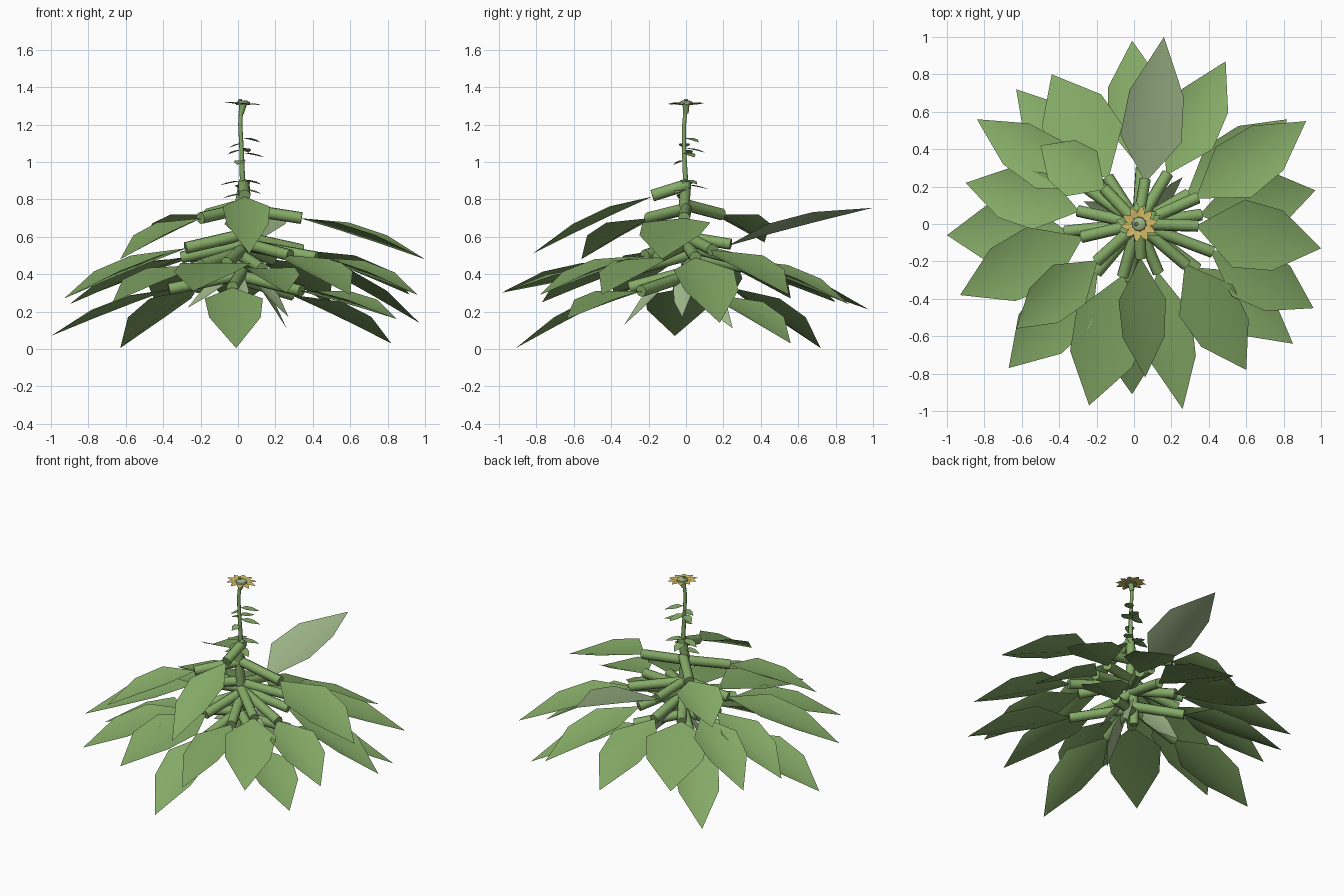
import bpy, bmesh, math
from mathutils import Vector, Matrix


def material(name, rgb):
    m = bpy.data.materials.new(name)
    m.diffuse_color = (*rgb, 1)
    return m


GREEN = material("leaf green", (0.235, 0.405, 0.135))
SAGE = material("pale sage", (0.34, 0.47, 0.25))
YELLOW = material("petal yellow", (0.66, 0.50, 0.13))
UP = Vector((0, 0, 1))


def finish(bm, name, mat):
    me = bpy.data.meshes.new(name)
    bm.to_mesh(me)
    bm.free()
    me.materials.append(mat)
    ob = bpy.data.objects.new(name, me)
    bpy.context.collection.objects.link(ob)
    for p in me.polygons:
        p.use_smooth = True
    me.set_sharp_from_angle(angle=math.radians(45))
    return ob


def tube(name, points, radii, sides=10, mat=GREEN):
    """Round rod through the points, capped at both ends."""
    pts = [Vector(p) for p in points]
    bm = bmesh.new()
    rings = []
    for i, p in enumerate(pts):
        d = (pts[min(i + 1, len(pts) - 1)] - pts[max(i - 1, 0)]).normalized()
        a = d.orthogonal().normalized() if abs(d.z) < 0.8 else Vector((d.z, 0, -d.x)).normalized()
        b = d.cross(a)
        rings.append([bm.verts.new(p + radii[i] * (a * math.cos(t) + b * math.sin(t)))
                      for t in (2 * math.pi * k / sides for k in range(sides))])
    for r, s in zip(rings, rings[1:]):
        for k in range(sides):
            n = (k + 1) % sides
            bm.faces.new((r[k], r[n], s[n], s[k]))
    bm.faces.new(rings[0][::-1])
    bm.faces.new(rings[-1])
    return finish(bm, name, mat)


def blade(name, base, tip, half, lift=0.045, roll=0, mat=GREEN):
    """Pointed six-sided leaf: nearly straight midrib, side edges cupped upward."""
    base, tip = Vector(base), Vector(tip)
    d = tip - base
    side = Matrix.Rotation(math.radians(roll), 3, d.normalized()) @ d.cross(UP).normalized()
    n = side.cross(d).normalized()
    bm = bmesh.new()
    b, t = bm.verts.new(base), bm.verts.new(tip)
    rows = []
    for f, w in ((0.32, 0.97), (0.63, 0.86)):
        c = base + d * f + n * lift * 0.1
        rows.append([bm.verts.new(c + side * half * w * s + n * lift * abs(s))
                     for s in (-1, 0, 1)])
    p, q = rows
    for i in (0, 1):
        bm.faces.new((b, p[i + 1], p[i]))
        bm.faces.new((p[i], p[i + 1], q[i + 1], q[i]))
        bm.faces.new((q[i], q[i + 1], t))
    bmesh.ops.recalc_face_normals(bm, faces=bm.faces[:])
    bm.faces.ensure_lookup_table()
    if bm.faces[0].normal.dot(n) < 0:
        bmesh.ops.reverse_faces(bm, faces=bm.faces[:])
    return finish(bm, name, mat)


# Each leaf: tip x, y, z, base x, y, z, half width
LOWER = [(-1.0, -0.06, 0.07, -0.37, -0.04, 0.32, 0.18), (-0.01, -0.91, 0.005, -0.03, -0.30, 0.33, 0.16),
         (-0.63, 0.72, 0.005, -0.22, 0.24, 0.33, 0.15), (0.82, 0.56, 0.03, 0.29, 0.16, 0.29, 0.15),
         (0.85, -0.64, 0.16, 0.34, -0.24, 0.31, 0.15)]
MIDDLE = [(-0.01, 0.98, 0.21, 0.04, 0.30, 0.44, 0.17), (0.49, 0.87, 0.24, 0.18, 0.27, 0.48, 0.16),
          (0.97, 0.18, 0.14, 0.36, 0.05, 0.49, 0.17), (-0.44, 0.80, 0.25, -0.14, 0.25, 0.45, 0.21),
          (0.92, 0.55, 0.29, 0.34, 0.14, 0.53, 0.17), (0.96, -0.45, 0.29, 0.42, -0.15, 0.49, 0.16),
          (0.26, -0.99, 0.30, 0.13, -0.26, 0.43, 0.14), (-0.24, -0.97, 0.31, -0.06, -0.28, 0.46, 0.20),
          (-0.93, -0.38, 0.27, -0.28, -0.07, 0.54, 0.18), (-0.90, 0.22, 0.24, -0.30, 0.07, 0.49, 0.16),
          (-0.84, 0.56, 0.27, -0.25, 0.19, 0.49, 0.15), (-0.67, -0.77, 0.25, -0.20, -0.26, 0.45, 0.18),
          (0.60, -0.78, 0.29, 0.28, -0.22, 0.50, 0.17)]
UPPER = [(1.0, -0.13, 0.48, 0.34, -0.01, 0.70, 0.19), (-0.63, -0.56, 0.48, -0.20, -0.20, 0.70, 0.14),
         (-0.50, 0.42, 0.57, -0.16, 0.19, 0.72, 0.15)]

# Thick leaf stalks with the large leaves, in three tiers
for tier, rows, drop in (("lower", LOWER, 0.08), ("middle", MIDDLE, 0.07), ("upper", UPPER, 0.05)):
    for i, (x, y, zt, bx, by, zb, w) in enumerate(rows):
        tube(f"{tier}_stalk_{i}", [(0.02, 0, zb + drop), (bx, by, zb)], [0.032, 0.032])
        blade(f"{tier}_leaf_{i}", (bx * 0.97, by * 0.97, zb), (x, y, zt), w)

# Topmost front leaf
tube("top_stalk", [(0.03, 0.01, 0.88), (0.035, -0.18, 0.82)], [0.032, 0.032])
blade("top_leaf", (0.035, -0.18, 0.815), (0.06, -0.82, 0.51), 0.13)

# Raised pale leaf at the back, and small pale leaves hanging underneath
tube("raised_stalk", [(0.02, 0, 0.60), (0.06, 0.24, 0.56)], [0.03, 0.03])
blade("raised_leaf", (0.06, 0.22, 0.55), (0.16, 1.0, 0.755), 0.17, lift=0.05, mat=SAGE)
for i, (tip, roll) in enumerate([((0.26, 0.25, 0.11), 50), ((-0.27, 0.12, 0.22), -40),
                                 ((-0.05, -0.33, 0.13), -35), ((0.27, -0.02, 0.17), 25)]):
    blade(f"hanging_leaf_{i}", (0.03 + tip[0] * 0.1, tip[1] * 0.15, 0.42), tip, 0.06,
          lift=0.012, roll=roll, mat=SAGE)

# Main stem: thick and crooked below, thin above
tube("lower_stem", [(0.0, 0.0, 0.28), (0.01, 0.01, 0.45), (0.03, -0.01, 0.62), (0.01, -0.01, 0.76),
                    (0.035, 0.0, 0.90)], [0.028, 0.03, 0.03, 0.03, 0.03])
tube("flower_stem", [(0.025, 0, 0.86), (0.02, -0.01, 1.05), (0.012, -0.01, 1.2), (0.018, 0, 1.31)],
     [0.015, 0.012, 0.011, 0.011])

# Small leaves along the flower stem
for i, (z, deg, size) in enumerate([(0.83, 200, 0.11), (0.855, 330, 0.12), (0.88, 95, 0.12),
                                    (0.90, 170, 0.12), (0.905, 30, 0.12), (1.01, 250, 0.07),
                                    (1.05, 20, 0.13), (1.075, 70, 0.11), (1.065, 165, 0.08),
                                    (1.10, 190, 0.07), (1.13, 35, 0.12)]):
    a = math.radians(deg)
    c, s = math.cos(a), math.sin(a)
    blade(f"stem_leaf_{i}", (0.02, -0.005, z), (0.02 + c * size, s * size, z - 0.025), 0.032, lift=0.005)

# Flower: cup, ring of petals and centre
FX, FZ = 0.027, 1.308
tube("flower_cup", [(0.017, 0, 1.26), (FX, 0, FZ)], [0.014, 0.02])
for i in range(10):
    a = 2 * math.pi * i / 10 + 0.15
    c, s = math.cos(a), math.sin(a)
    blade(f"petal_{i}", (FX + c * 0.025, s * 0.025, FZ), (FX + c * 0.1, s * 0.1, FZ + 0.004 - 0.008 * c),
          0.021, lift=0.005, mat=YELLOW)
tube("flower_centre", [(FX, 0, FZ - 0.003), (FX, 0, FZ + 0.012), (FX, 0, FZ + 0.02)],
     [0.038, 0.036, 0.022], 14, SAGE)
tube("flower_tip", [(0.012, 0, FZ + 0.015), (0.012, 0, FZ + 0.03)], [0.012, 0.008], 8)
